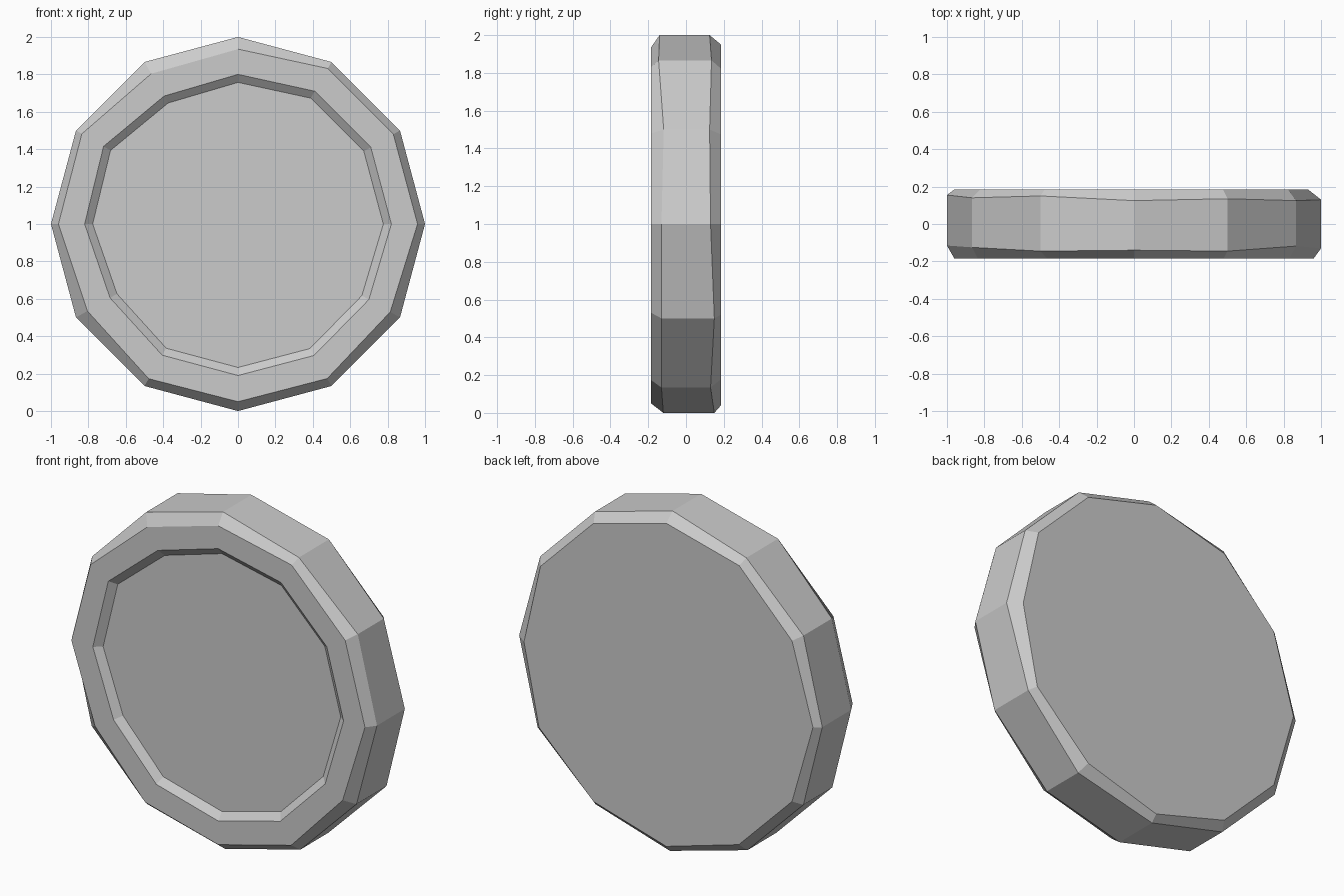
import bpy, bmesh
from math import sin, cos, radians

if "Cube" in bpy.data.objects:
    bpy.data.objects.remove(bpy.data.objects["Cube"])

SIDES = 12
HALF = 0.185      # half thickness
RECESS = 0.035    # depth of the front recess

# Slightly hand-worn values per corner, clockwise from the top
front_r = [.935, .96, .959, .96, .94, .954, .95, .955, .93, .96, .964, .928]
front_rim = [.14, .145, .118, .13, .13, .13, .12, .13, .13, .115, .125, .145]
back_rim = [.125, .135, .125, .13, .15, .13, .15, .14, .14, .155, .14, .15]
back_r = [.95, .95, .95, .93, .96, .95, .96, .95, .95, .96, .95, .955]
recess_r = [.80, .82, .82, .82, .808, .812, .81, .81, .79, .82, .83, .79]


def ring(bm, radii, ys):
    """One twelve-sided loop around the y axis."""
    verts = []
    for i in range(SIDES):
        a = radians(i * 360 / SIDES)
        verts.append(bm.verts.new((radii[i] * sin(a), ys[i], 1 + radii[i] * cos(a))))
    return verts


def flat(y):
    return [y] * SIDES


bm = bmesh.new()
rings = [
    ring(bm, [r - 0.043 for r in recess_r], flat(-HALF + RECESS)),  # recess floor
    ring(bm, recess_r, flat(-HALF)),                                # recess lip
    ring(bm, front_r, flat(-HALF)),                                 # front border
    ring(bm, [1] * SIDES, [-y for y in front_rim]),                 # rim, front
    ring(bm, [1] * SIDES, back_rim),                                # rim, back
    ring(bm, back_r, flat(HALF)),                                   # back face
]

# Bridge the loops and cap both ends
for a, b in zip(rings, rings[1:]):
    for i in range(SIDES):
        j = (i + 1) % SIDES
        bm.faces.new((a[i], a[j], b[j], b[i]))
bm.faces.new(rings[0])
bm.faces.new(rings[-1])
bmesh.ops.recalc_face_normals(bm, faces=bm.faces)

mesh = bpy.data.meshes.new("round_shield_disc")
bm.to_mesh(mesh)
bm.free()
disc = bpy.data.objects.new("round_shield_disc", mesh)
bpy.context.collection.objects.link(disc)
